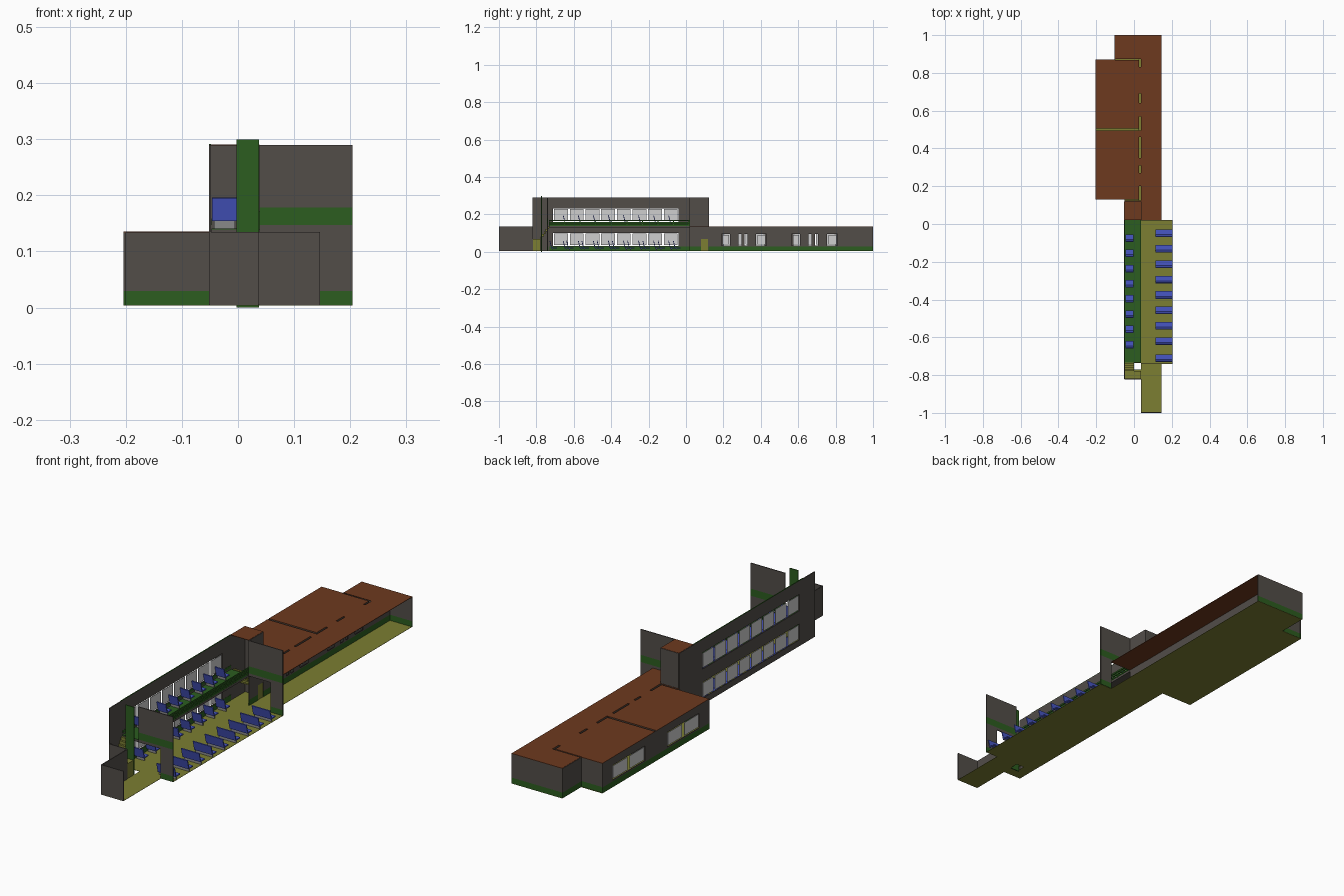
import bpy, bmesh, math
from mathutils import Matrix

if "Cube" in bpy.data.objects:
    bpy.data.objects.remove(bpy.data.objects["Cube"])

def material(name, rgb):
    m = bpy.data.materials.new(name)
    m.diffuse_color = (*rgb, 1)
    m.use_nodes = True
    m.node_tree.nodes["Principled BSDF"].inputs["Base Color"].default_value = m.diffuse_color
    return m

GRAY = material("wall_gray", (0.085, 0.075, 0.066))
GREEN = material("trim_green", (0.025, 0.11, 0.014))
BROWN = material("roof_brown", (0.155, 0.041, 0.013))
OLIVE = material("floor_olive", (0.2, 0.21, 0.032))
BLUE = material("bench_blue", (0.065, 0.095, 0.56))
GLASS = material("glass_gray", (0.62, 0.62, 0.62))
BASE_GRAY = material("bench_base_gray", (0.25, 0.25, 0.25))

def finish(name, bm, mats):
    me = bpy.data.meshes.new(name)
    bm.to_mesh(me)
    bm.free()
    for m in mats:
        me.materials.append(m)
    ob = bpy.data.objects.new(name, me)
    bpy.context.collection.objects.link(ob)
    return ob

def add_box(bm, x0, x1, y0, y1, z0, z1, mi=0, tilt=0):
    mat = (Matrix.Translation(((x0 + x1) / 2, (y0 + y1) / 2, (z0 + z1) / 2))
           @ Matrix.Rotation(tilt, 4, 'X')
           @ Matrix.Diagonal((x1 - x0, y1 - y0, z1 - z0, 1)))
    vs = bmesh.ops.create_cube(bm, size=1, matrix=mat)['verts']
    for f in {f for v in vs for f in v.link_faces}:
        f.material_index = mi

def box(name, *dims, mat):
    bm = bmesh.new()
    add_box(bm, *dims)
    return finish(name, bm, [mat])

def sheet(name, axis, pos, rects, holes=(), mat=GRAY, bands=(), thick=0.004):
    """Thin slab made of rectangles (u0,u1,v0,v1) minus holes; bands are green height ranges."""
    allr = list(rects) + list(holes)
    us = sorted({round(u, 4) for r in allr for u in r[:2]})
    vs = sorted({round(v, 4) for r in allr for v in r[2:]} | {b for bd in bands for b in bd})
    place = {'x': lambda u, v: (pos, u, v), 'y': lambda u, v: (u, pos, v),
             'z': lambda u, v: (u, v, pos)}[axis]
    inside = lambda r, u, v: r[0] < u < r[1] and r[2] < v < r[3]
    bm = bmesh.new()
    grid = {}
    def vert(i, j):
        if (i, j) not in grid:
            grid[i, j] = bm.verts.new(place(us[i], vs[j]))
        return grid[i, j]
    for i in range(len(us) - 1):
        for j in range(len(vs) - 1):
            u, v = (us[i] + us[i + 1]) / 2, (vs[j] + vs[j + 1]) / 2
            if any(inside(r, u, v) for r in rects) and not any(inside(h, u, v) for h in holes):
                f = bm.faces.new((vert(i, j), vert(i + 1, j), vert(i + 1, j + 1), vert(i, j + 1)))
                f.material_index = int(any(a < v < b for a, b in bands))
    ob = finish(name, bm, [mat, GREEN])
    mod = ob.modifiers.new("thickness", 'SOLIDIFY')
    mod.thickness, mod.offset = thick, 0
    return ob

LOW, TOP, H = 0.135, 0.29, 0.005
BASE = [(H, 0.03)]

# floor and roofs
sheet("floor", 'z', 0.0045,
      [(0.038, 0.145, -1, 1), (0.038, 0.204, -0.74, 0.02), (-0.05, 0.038, -0.82, 0.13),
       (-0.204, 0.038, 0.13, 0.87), (-0.1, 0.038, 0.87, 1)],
      [(0, 0.038, -0.772, -0.735)], mat=OLIVE, thick=0.001)
GAPS = [(0.13, 0.2), (0.27, 0.31), (0.35, 0.46), (0.5, 0.57), (0.64, 0.69), (0.83, 0.87)]
sheet("low_roof", 'z', LOW,
      [(0.038, 0.145, 0.02, 1), (-0.05, 0.038, 0.12, 0.13), (-0.204, 0.038, 0.13, 0.87),
       (-0.1, 0.038, 0.87, 1)],
      [(0.027, 0.036, a, b) for a, b in GAPS]
      + [(-0.204, 0.036, 0.495, 0.505), (-0.1, 0.036, 0.867, 0.873), (-0.05, 0.036, 0.124, 0.131)],
      mat=BROWN, thick=0.002)
sheet("tower_roof", 'z', TOP, [(-0.05, 0.038, 0.02, 0.12)], mat=BROWN, thick=0.002)

# tall hall wall with two window rows, green trim inside and on top
ROWS = [(0.032, 0.102), (0.16, 0.232)]
sheet("hall_window_wall", 'x', -0.05, [(-0.82, 0.12, H, TOP)],
      [(-0.71, -0.04, a, b) for a, b in ROWS])
box("hall_lower_trim", -0.048, -0.047, -0.73, 0.02, H, 0.03, mat=GREEN)
box("hall_upper_trim", -0.048, -0.047, -0.73, 0.02, 0.147, 0.159, mat=GREEN)
box("hall_wall_cap", -0.052, -0.048, -0.74, 0.02, TOP, TOP + 0.002, mat=GREEN)
bm = bmesh.new()
step = 0.67 / 8
for a, b in ROWS:
    for i in range(8):
        y = -0.71 + i * step
        add_box(bm, -0.051, -0.049, y + 0.005, y + step - 0.005, a + 0.004, b - 0.004)
finish("hall_window_panes", bm, [GLASS])

# hall end walls, open above the corridor
for name, y in (("hall_front_wall", -0.74), ("hall_back_wall", 0.02)):
    sheet(name, 'y', y, [(0.038, 0.204, H, TOP)], [(0.038, 0.145, H, LOW)],
          bands=BASE + [(0.147, 0.178)])

# stair tower and front stair walls
sheet("tower_back_wall", 'y', 0.12, [(-0.05, 0.038, H, TOP)])
sheet("tower_side_wall", 'x', 0.038, [(0.02, 0.08, H, TOP), (0.08, 0.12, 0.07, TOP)], bands=BASE)
sheet("stair_front_wall", 'y', -0.82, [(-0.05, 0.038, H, LOW)])
sheet("entry_side_wall", 'x', 0.038, [(-1, -0.82, H, LOW)])
sheet("entry_front_wall", 'y', -0.998, [(0.038, 0.146, H, LOW)])
box("stair_divider", -0.003, 0.037, -0.774, -0.77, 0, 0.3, mat=GREEN)

# landings and steps
box("front_landing", -0.048, 0.038, -0.818, -0.778, 0.06, 0.07, mat=OLIVE)
box("front_landing_riser", 0.034, 0.038, -0.818, -0.778, H, 0.07, mat=OLIVE)
box("back_landing", -0.048, 0.038, 0.08, 0.118, 0.06, 0.07, mat=OLIVE)
box("back_landing_riser", 0.034, 0.038, 0.08, 0.118, H, 0.07, mat=OLIVE)
bm = bmesh.new()
for i in range(5):
    z = 0.07 + (i + 1) * 0.013
    add_box(bm, -0.048, 0, -0.778 + i * 0.009, -0.769 + i * 0.009, z - 0.013, z)
    add_box(bm, -0.048, 0, 0.071 - i * 0.009, 0.08 - i * 0.009, z - 0.013, z)
finish("stair_steps", bm, [OLIVE])

# balcony with railing
box("balcony_slab", -0.047, 0.037, -0.733, 0.02, 0.13, 0.139, mat=GRAY)
box("balcony_floor", -0.047, 0.037, -0.733, 0.02, 0.139, 0.141, mat=GREEN)
bm = bmesh.new()
for z in (0.142, 0.153, 0.164):
    add_box(bm, 0.034, 0.038, -0.733, 0.02, z, z + 0.007)
for i in range(10):
    y = -0.733 + i * 0.083
    add_box(bm, 0.034, 0.038, y, y + 0.004, 0.139, 0.171)
finish("balcony_railing", bm, [GREEN])

# benches: seat, gray base plate, slightly leaning back
def bench_row(name, x0, x1, z, ys):
    bm = bmesh.new()
    for y in ys:
        add_box(bm, x0, x1, y - 0.01, y + 0.02, z + 0.013, z + 0.018)
        add_box(bm, x0 + 0.003, x1 - 0.003, y - 0.004, y, z, z + 0.014, 1)
        add_box(bm, x0, x1, y - 0.015, y - 0.011, z + 0.014, z + 0.055, 0, math.radians(14))
    finish(name, bm, [BLUE, BASE_GRAY])

UPPER = [-0.075 - i * 0.0805 for i in range(8)]
bench_row("ground_benches", 0.115, 0.203, H, [-0.05 - i * 0.0815 for i in range(8)] + [-0.71])
bench_row("under_balcony_benches", -0.046, 0.0, H, UPPER)
bench_row("balcony_benches", -0.046, -0.002, 0.141, UPPER)

# classroom walls
OUT = [(0.2, 0.42), (0.575, 0.8)]
sheet("classroom_outer_wall", 'x', -0.202, [(0.13, 0.87, H, LOW)],
      [(a, b, 0.035, 0.1) for a, b in OUT], bands=BASE)
bm = bmesh.new()
for a, b in OUT:
    m = (a + b) / 2
    for c, d in ((a + 0.005, m - 0.008), (m + 0.008, b - 0.005)):
        add_box(bm, -0.203, -0.201, c, d, 0.04, 0.096)
finish("classroom_panes", bm, [GLASS])
DOORS = [(0.19, 0.235), (0.28, 0.297), (0.312, 0.33), (0.375, 0.43),
         (0.565, 0.61), (0.655, 0.672), (0.69, 0.705), (0.755, 0.81)]
for name, x, y1, trim in (("corridor_wall", 0.038, 1, BASE), ("classroom_inner_wall", 0.025, 0.87, ())):
    sheet(name, 'x', x, [(0.12, y1, H, LOW)], [(a, b, 0.035, 0.095) for a, b in DOORS],
          bands=trim, thick=0.002)
bm = bmesh.new()
for a, b in DOORS:
    if b - a > 0.03:
        add_box(bm, 0.031, 0.033, a + 0.006, b - 0.006, 0.04, 0.09)
finish("corridor_panes", bm, [GLASS])
for i, (y, trim) in enumerate(((0.134, BASE), (0.493, ()), (0.507, ()), (0.866, BASE))):
    sheet(f"classroom_cross_wall_{i}", 'y', y, [(-0.202, 0.025, H, LOW)], bands=trim, thick=0.002)

# far end room
sheet("end_room_side_wall", 'x', -0.1, [(0.87, 1, H, LOW)], bands=BASE)
sheet("end_room_back_wall", 'y', 0.998, [(-0.1, 0.145, H, LOW)], bands=BASE)
